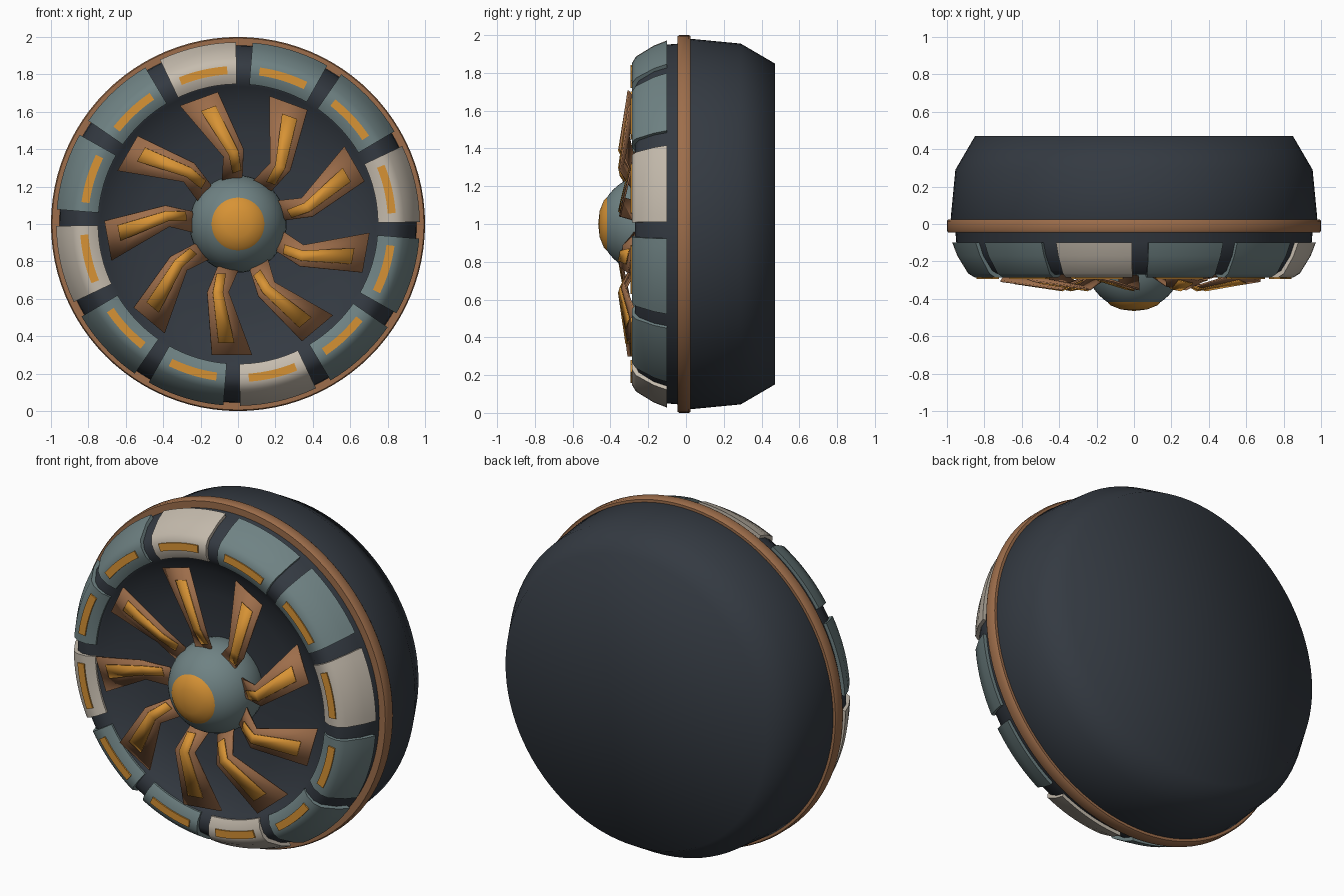
import bpy, bmesh
from math import sin, cos, pi, radians

cube = bpy.data.objects.get("Cube")
if cube:
    bpy.data.objects.remove(cube, do_unlink=True)


def material(name, rgb):
    m = bpy.data.materials.new(name)
    m.use_nodes = True
    m.diffuse_color = (*rgb, 1)
    m.node_tree.nodes["Principled BSDF"].inputs["Base Color"].default_value = (*rgb, 1)
    return m


DARK = material("dark slate", (0.034, 0.042, 0.054))
TEAL = material("grey teal", (0.16, 0.225, 0.23))
CREAM = material("warm cream", (0.56, 0.50, 0.42))
BRONZE = material("bronze", (0.34, 0.155, 0.07))
GOLD = material("gold", (0.68, 0.29, 0.035))


def finish(name, bm, mat, angle=35):
    """Turn a bmesh into a shaded object."""
    bmesh.ops.remove_doubles(bm, verts=bm.verts, dist=0.0001)
    bmesh.ops.recalc_face_normals(bm, faces=bm.faces)
    mesh = bpy.data.meshes.new(name)
    bm.to_mesh(mesh)
    bm.free()
    mesh.materials.append(mat)
    obj = bpy.data.objects.new(name, mesh)
    bpy.context.collection.objects.link(obj)
    bpy.ops.object.select_all(action='DESELECT')
    obj.select_set(True)
    bpy.context.view_layer.objects.active = obj
    bpy.ops.object.shade_smooth_by_angle(angle=radians(angle))
    return obj


def point(r, y, a):
    return (r * cos(a), y, 1 + r * sin(a))


def lathe(name, profile, mat, start=0, sweep=360, steps=96, loop=False, angle=35):
    """Sweep a (radius, y) profile round the axle; partial sweeps get end caps."""
    bm = bmesh.new()
    rings = [[bm.verts.new(point(r, y, radians(start + sweep * i / steps)))
              for r, y in profile] for i in range(steps + 1)]
    n = len(profile)
    for a, b in zip(rings, rings[1:]):
        for j in range(n if loop else n - 1):
            k = (j + 1) % n
            bm.faces.new((a[j], a[k], b[k], b[j]))
    if sweep < 360:
        bm.faces.new(rings[0])
        bm.faces.new(rings[-1])
    return finish(name, bm, mat, angle)


def strip(name, rows, a, mat, thickness):
    """Bent sheet from (radial, side0, side1, y0, y1) rows, turned to angle a."""
    bm = bmesh.new()
    ca, sa = cos(a), sin(a)
    pairs = [[bm.verts.new((u * ca - v * sa, y, 1 + u * sa + v * ca))
              for v, y in ((v0, y0), (v1, y1))] for u, v0, v1, y0, y1 in rows]
    for p, q in zip(pairs, pairs[1:]):
        bm.faces.new((p[0], p[1], q[1], q[0]))
    obj = finish(name, bm, mat, 50)
    mod = obj.modifiers.new("thickness", 'SOLIDIFY')
    mod.thickness = thickness
    mod.offset = 0
    return obj


# Drum: flat back, shouldered side, rounded front lip and shallow front bowl
lathe("drum", [(0, 0.47), (0.85, 0.47), (0.955, 0.29), (0.98, 0.03), (0.955, -0.04),
               (0.95, -0.10), (0.925, -0.17), (0.87, -0.25), (0.83, -0.27),
               (0.77, -0.265), (0.735, -0.24), (0.66, -0.19), (0.5, -0.145),
               (0.25, -0.12), (0, -0.12)], DARK, angle=75)

# Bronze band
lathe("trim_band", [(0.95, 0.025), (0.994, 0.025), (1, 0.015), (1, -0.035),
                    (0.994, -0.045), (0.94, -0.045)], BRONZE, loop=True)

# Rim plates, every third one cream, each with a gold dash
plate = [(0.972, -0.10), (0.945, -0.17), (0.887, -0.265), (0.85, -0.287),
         (0.795, -0.287), (0.748, -0.262), (0.75, -0.23), (0.84, -0.25), (0.93, -0.10)]
dash = [(0.845, -0.294), (0.802, -0.295), (0.802, -0.286), (0.845, -0.286)]
for i in range(12):
    mid = 13 + 30 * i
    lathe(f"rim_plate_{i + 1}", plate, TEAL if i % 3 else CREAM,
          mid - 12.4, 24.8, 10, loop=True, angle=40)
    lathe(f"plate_dash_{i + 1}", dash, GOLD, mid - 9, 18, 8, loop=True)

# Kinked fan blades with gold inlays
blade = [(0.23, -0.11, 0.01, -0.28, -0.26), (0.365, -0.165, -0.05, -0.35, -0.33),
         (0.70, -0.14, 0.075, -0.305, -0.26)]
inlay = [(0.265, -0.115, -0.065, -0.308, -0.30), (0.365, -0.135, -0.08, -0.357, -0.347),
         (0.635, -0.105, -0.02, -0.318, -0.30)]
for i in range(9):
    a = radians(-90 + 40 * i)
    strip(f"fan_blade_{i + 1}", blade, a, BRONZE, 0.01)
    strip(f"blade_inlay_{i + 1}", inlay, a, GOLD, 0.006)

# Hub ball and gold cap
ball = [(0.26 * sin(pi * k / 20), -0.2 - 0.26 * cos(pi * k / 20)) for k in range(21)]
lathe("hub_ball", ball, TEAL, steps=48)
lathe("hub_cap", [(0, -0.38), (0.148, -0.38), (0.148, -0.41), (0.125, -0.435),
                  (0.07, -0.457), (0, -0.465)], GOLD, steps=48)
